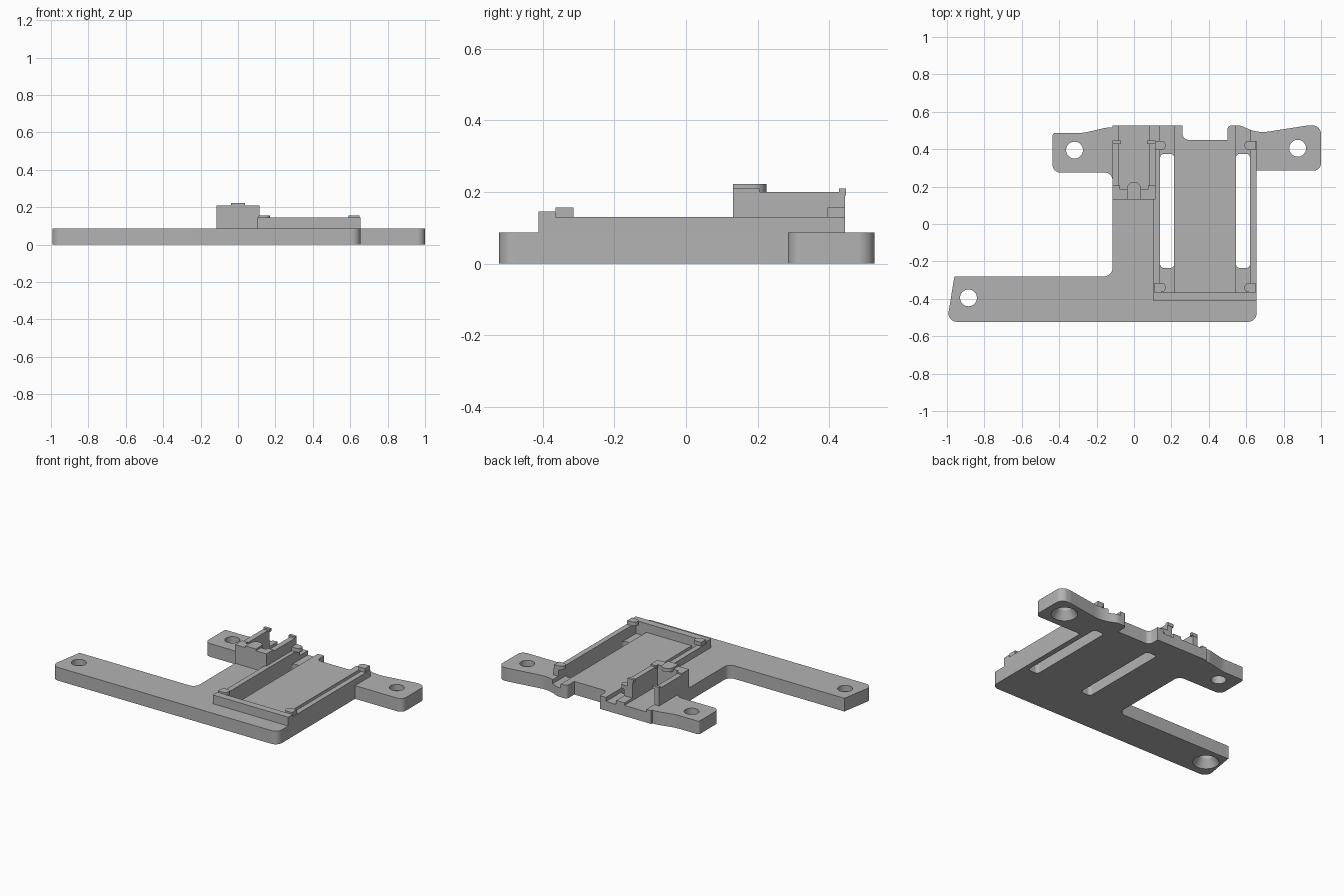
import bpy, bmesh
from math import tan, cos, sin, pi
from mathutils import Vector

cube = bpy.data.objects.get("Cube")
if cube:
    bpy.data.objects.remove(cube)

grey = bpy.data.materials.new("plain_grey")
grey.use_nodes = True
colour = (0.45, 0.45, 0.45, 1)
grey.diffuse_color = colour
grey.node_tree.nodes["Principled BSDF"].inputs["Base Color"].default_value = colour

PLATE = 0.087


def make_object(name, bm):
    bmesh.ops.recalc_face_normals(bm, faces=bm.faces)
    mesh = bpy.data.meshes.new(name)
    bm.to_mesh(mesh)
    bm.free()
    mesh.materials.append(grey)
    obj = bpy.data.objects.new(name, mesh)
    bpy.context.collection.objects.link(obj)
    return obj


def rounded(corners, steps=8):
    """Turn (x, y, radius) corners into a filleted outline."""
    points = []
    for i, (x, y, r) in enumerate(corners):
        p = Vector((x, y))
        if not r:
            points.append(p)
            continue
        a = (Vector(corners[i - 1][:2]) - p).normalized()
        b = (Vector(corners[(i + 1) % len(corners)][:2]) - p).normalized()
        half = a.angle(b) / 2
        reach = r / tan(half)
        centre = p + (a + b).normalized() * (r / sin(half))
        start, end = p + a * reach - centre, p + b * reach - centre
        for k in range(steps + 1):
            t = k / steps
            points.append(centre + start.lerp(end, t).normalized() * r)
    return points


def prism(name, points, bottom, top):
    bm = bmesh.new()
    face = bm.faces.new([bm.verts.new((p[0], p[1], bottom)) for p in points])
    side = bmesh.ops.extrude_face_region(bm, geom=[face])
    bmesh.ops.translate(bm, vec=(0, 0, top - bottom),
                        verts=[v for v in side["geom"] if isinstance(v, bmesh.types.BMVert)])
    return make_object(name, bm)


def box(name, x0, x1, y0, y1, z0, z1, r=0):
    return prism(name, rounded([(x0, y0, r), (x1, y0, r), (x1, y1, r), (x0, y1, r)]), z0, z1)


def cone(name, x, y, z0, z1, r0, r1):
    bm = bmesh.new()
    bmesh.ops.create_cone(bm, cap_ends=True, segments=40, radius1=r0, radius2=r1, depth=z1 - z0)
    bmesh.ops.translate(bm, vec=(x, y, (z0 + z1) / 2), verts=bm.verts)
    return make_object(name, bm)


def cut(target, cutter):
    cutter.hide_render = True
    mod = target.modifiers.new("cut", "BOOLEAN")
    mod.operation, mod.solver, mod.object = "DIFFERENCE", "EXACT", cutter
    bpy.context.view_layer.objects.active = target
    bpy.ops.object.modifier_apply(modifier=mod.name)
    bpy.data.objects.remove(cutter)


# Base plate with three mounting arms
outline = [
    (-1, -.523, .045), (-.96, -.28, 0), (-.115, -.28, .045), (-.115, .275, .04),
    (-.435, .275, .04), (-.435, .487, .015), (-.27, .487, .2), (-.15, .515, .1),
    (-.115, .515, 0), (-.115, .527, 0), (.26, .527, 0), (.26, .45, .03),
    (.5, .45, 0), (.5, .527, .02), (.57, .527, .07), (.66, .485, .2),
    (.93, .527, .1), (1, .527, .045), (1, .285, .04), (.655, .285, 0),
    (.655, -.523, .045)]
plate = prism("base_plate", rounded(outline), 0, PLATE)

# Screw holes, two of them countersunk from below
for x, y, sunk in [(-.885, -.395, True), (.875, .405, True), (-.318, .395, False)]:
    cut(plate, cone("hole_cutter", x, y, -.1, .2, .045, .045))
    if sunk:
        cut(plate, cone("sink_cutter", x, y, -.01, .05, .085, .045))

# Sunken strips with through slots on both sides of the tray
for x in (.14, .545):
    cut(plate, box("strip_cutter", x, x + .075, -.365, .6, .06, .2))
    cut(plate, box("slot_cutter", x, x + .075, -.235, .375, -.1, .2, .02))

# Plug channel floor
cut(plate, box("channel_cutter", -.08, .08, .185, .6, .07, .2))

# Tray rails and front wall
box("tray_left_rail", .62, .655, -.41, .445, PLATE - .01, .13)
box("tray_right_rail", .105, .14, -.41, .445, PLATE - .01, .13)
box("tray_front_wall", .105, .655, -.412, -.365, PLATE - .01, .145)

# Snap clips with rounded noses at the four tray corners
for x, d in ((.11, 1), (.65, -1)):
    for y, place in ((-.34, "front"), (.42, "back")):
        nose = [(x + d * (.035 + .025 * cos(a)), y + .025 * sin(a))
                for a in [pi * (k / 10 - .5) for k in range(11)]]
        prism(place + "_tray_clip", [(x, y - .025)] + nose + [(x, y + .025)], .13, .156)

# Plug holder: side walls, front wall, end hooks and corner ears
for s, side in ((-1, "right"), (1, "left")):
    def span(inner):
        return sorted((s * inner, s * .115))
    box(side + "_holder_wall", *span(.08), .135, .445, PLATE - .01, .2)
    box(side + "_holder_hook", *span(.07), .428, .447, .19, .21)
    box(side + "_holder_ear", *span(.075), .185, .205, .19, .21)
box("holder_front_wall", -.115, .115, .132, .185, PLATE - .01, .21)

# Rounded tongue on the holder front
arc = [(.038 * cos(pi * k / 16), .187 + .038 * sin(pi * k / 16)) for k in range(17)]
prism("holder_tongue", [(-.038, .132), (.038, .132)] + arc, .198, .222)

# Smooth fillets and holes, keep real edges sharp
bpy.ops.object.select_all(action="DESELECT")
for obj in bpy.context.collection.objects:
    if obj.type == "MESH":
        obj.select_set(True)
        bpy.context.view_layer.objects.active = obj
bpy.ops.object.shade_smooth_by_angle(angle=.5)
